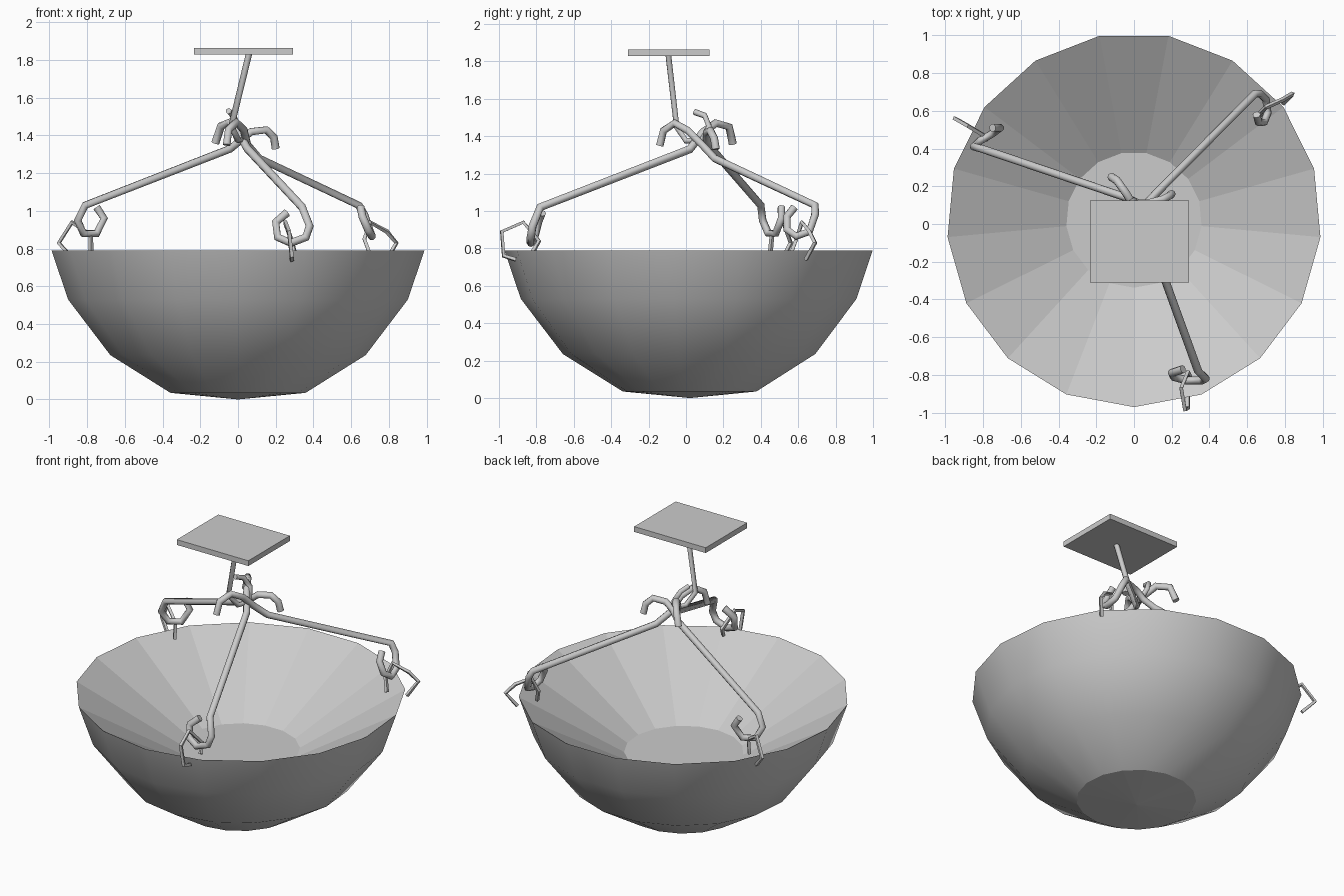
import bpy, bmesh
from math import sin, cos, pi

SIDES, CY = 17, 0.022


def tube(name, pts, radius, res):
    """Bent wire along a short path."""
    cu = bpy.data.curves.new(name, 'CURVE')
    cu.dimensions = '3D'
    cu.bevel_depth = radius
    cu.bevel_resolution = res
    cu.use_fill_caps = True
    sp = cu.splines.new('POLY')
    sp.points.add(len(pts) - 1)
    for p, co in zip(sp.points, pts):
        p.co = (*co, 1)
    sp.use_smooth = res > 0
    ob = bpy.data.objects.new(name, cu)
    bpy.context.collection.objects.link(ob)
    return ob


# Bowl: lathed rounded outside, faceted funnel inside with a flat floor
bm = bmesh.new()
profile = [(0.36, 0.035), (0.68, 0.235), (0.905, 0.53), (0.993, 0.79), (0.36, 0.415)]
rings = []
for r, z in profile:
    rings.append([bm.verts.new((r * sin(2 * pi * i / SIDES), CY - r * cos(2 * pi * i / SIDES), z))
                  for i in range(SIDES)])
for k in range(len(rings) - 1):
    for i in range(SIDES):
        j = (i + 1) % SIDES
        f = bm.faces.new((rings[k][i], rings[k][j], rings[k + 1][j], rings[k + 1][i]))
        f.smooth = k < 3
bm.faces.new(rings[-1])
tip = bm.verts.new((0, CY, 0))
for i in range(SIDES):
    bm.faces.new((rings[0][(i + 1) % SIDES], rings[0][i], tip))
bmesh.ops.recalc_face_normals(bm, faces=bm.faces)
for e in bm.edges:
    if len(e.link_faces) == 2 and not all(f.smooth for f in e.link_faces):
        e.smooth = False
me = bpy.data.meshes.new("bowl")
bm.to_mesh(me)
bm.free()
bpy.context.collection.objects.link(bpy.data.objects.new("bowl", me))

# Arms: hook at the centre, straight run, hook at the rim
tube("arm_right", [
    (-0.06, -0.14, 1.35), (-0.05, -0.12, 1.43), (-0.01, -0.06, 1.47), (0.03, 0.01, 1.43),
    (0.05, 0.09, 1.35), (0.11, 0.155, 1.28), (0.64, 0.69, 1.03), (0.67, 0.69, 0.98),
    (0.70, 0.66, 0.89), (0.71, 0.59, 0.865), (0.69, 0.54, 0.90), (0.66, 0.54, 0.97),
    (0.65, 0.58, 1.02)], 0.021, 2)
tube("arm_front", [
    (-0.12, 0.25, 1.36), (-0.09, 0.23, 1.45), (-0.04, 0.16, 1.47), (0.0, 0.09, 1.42),
    (0.05, 0.02, 1.33), (0.34, -0.78, 1.02), (0.38, -0.82, 0.92), (0.36, -0.83, 0.86),
    (0.28, -0.83, 0.83), (0.21, -0.81, 0.86), (0.20, -0.79, 0.94), (0.26, -0.77, 0.99)], 0.022, 2)
tube("arm_left", [
    (0.20, 0.16, 1.33), (0.19, 0.15, 1.39), (0.15, 0.13, 1.43), (0.07, 0.11, 1.42),
    (0.02, 0.11, 1.38), (-0.04, 0.14, 1.33), (-0.81, 0.40, 1.03), (-0.85, 0.41, 0.95),
    (-0.82, 0.44, 0.88), (-0.75, 0.48, 0.88), (-0.71, 0.51, 0.96), (-0.75, 0.51, 1.02)], 0.021, 2)

# Thin links over the bowl rim
tube("rim_link_front", [
    (0.30, -0.82, 0.78), (0.285, -0.785, 0.84), (0.25, -0.87, 0.94), (0.27, -0.985, 0.89),
    (0.285, -0.975, 0.76), (0.285, -0.91, 0.74)], 0.013, 0)
tube("rim_link_right", [
    (0.70, 0.56, 0.77), (0.67, 0.59, 0.85), (0.70, 0.62, 0.94), (0.79, 0.66, 0.89),
    (0.84, 0.69, 0.83), (0.79, 0.64, 0.74)], 0.013, 0)
tube("rim_link_left", [
    (-0.78, 0.45, 0.77), (-0.78, 0.46, 0.87), (-0.88, 0.52, 0.94), (-0.95, 0.56, 0.83),
    (-0.88, 0.52, 0.75)], 0.013, 0)

# Ceiling rod with its hook
tube("ceiling_rod", [
    (0.06, -0.095, 1.84), (-0.035, -0.05, 1.45), (0.0, 0.0, 1.375), (0.03, 0.08, 1.375),
    (0.0, 0.125, 1.45), (-0.03, 0.10, 1.51), (-0.05, 0.045, 1.53)], 0.017, 1)

# Ceiling plate
bpy.ops.mesh.primitive_cube_add(size=1, location=(0.03, -0.092, 1.847))
plate = bpy.context.object
plate.name = "ceiling_plate"
plate.scale = (0.525, 0.435, 0.035)
